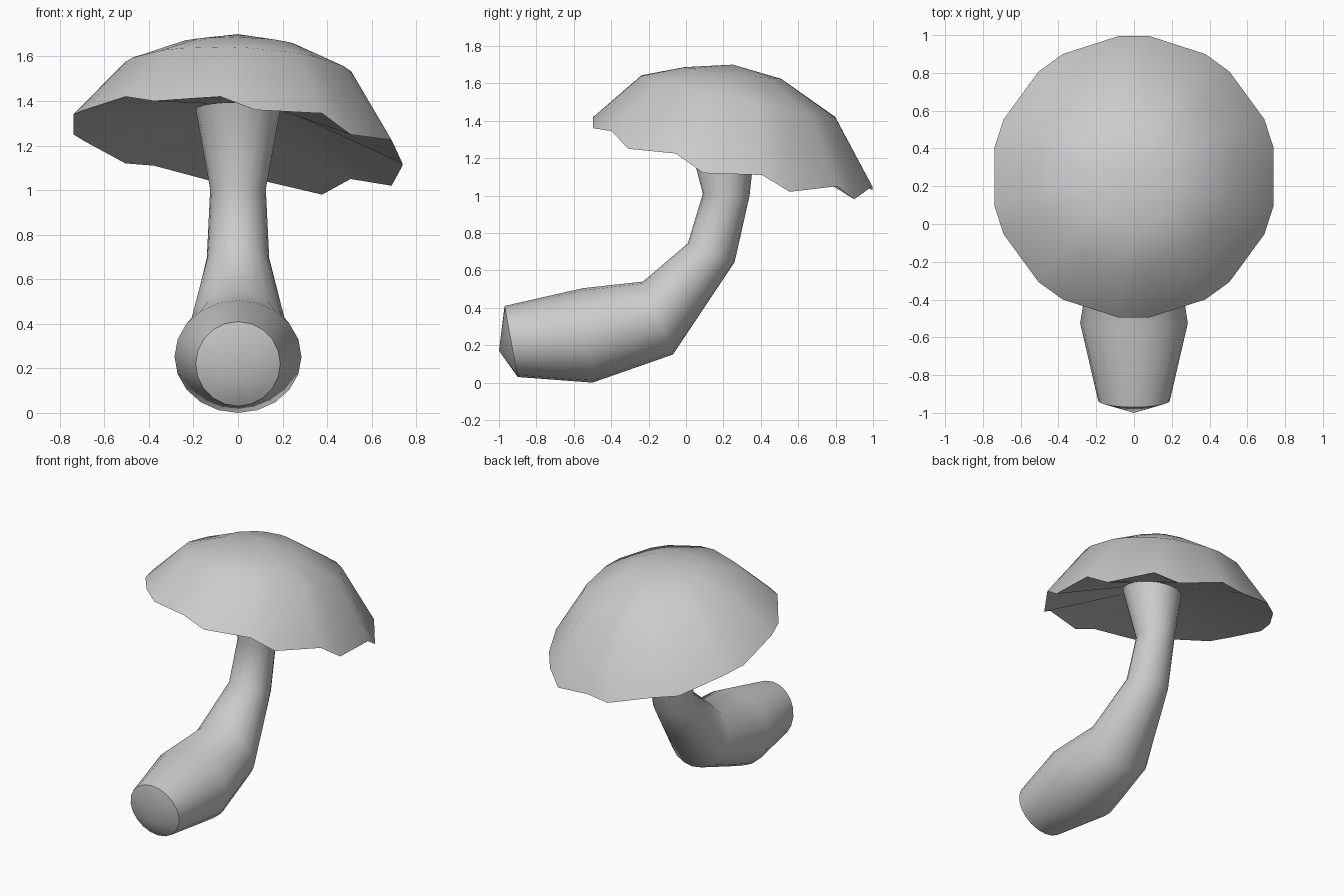
import bpy, bmesh
from math import sin, cos, radians, tau

if "Cube" in bpy.data.objects:
    bpy.data.objects.remove(bpy.data.objects["Cube"])

N = 20


def bridge(bm, a, b):
    for i in range(N):
        j = (i + 1) % N
        bm.faces.new((a[i], a[j], b[j], b[i]))


def fan(bm, ring, co):
    tip = bm.verts.new(co)
    for i in range(N):
        bm.faces.new((ring[i], ring[(i + 1) % N], tip))


def finish(bm, name):
    bmesh.ops.recalc_face_normals(bm, faces=bm.faces)
    me = bpy.data.meshes.new(name)
    bm.to_mesh(me)
    bm.free()
    ob = bpy.data.objects.new(name, me)
    bpy.context.collection.objects.link(ob)
    bpy.ops.object.select_all(action='DESELECT')
    ob.select_set(True)
    bpy.context.view_layer.objects.active = ob
    bpy.ops.object.shade_smooth_by_angle(angle=radians(42))
    return ob


def stem_ring(bm, ya, za, yb, zb, w):
    # elliptical section between two opposite outline points in the YZ plane
    out = []
    for i in range(N):
        t = tau * i / N
        k = (1 + cos(t)) / 2
        out.append(bm.verts.new((w * sin(t), yb + (ya - yb) * k, zb + (za - zb) * k)))
    return out


# Bent stem: upper/front outline point, lower/back outline point, half width
sections = [
    (-0.97, 0.41, -0.90, 0.03, 0.19),
    (-0.55, 0.505, -0.50, 0.0, 0.285),
    (-0.23, 0.54, -0.07, 0.15, 0.225),
    (0.01, 0.745, 0.26, 0.645, 0.14),
    (0.09, 1.01, 0.34, 1.00, 0.125),
    (-0.01, 1.395, 0.375, 1.33, 0.19),
]
bm = bmesh.new()
rings = [stem_ring(bm, *s) for s in sections]
for a, b in zip(rings, rings[1:]):
    bridge(bm, a, b)
fan(bm, rings[0], (0, -1.0, 0.17))
fan(bm, rings[-1], (0, 0.18, 1.37))
finish(bm, "stem")

# Tilted cap: ten-lobed ragged rim, domed top, hollow underside
angles = [radians(-90 + 36 * k + s) for k in range(10) for s in (-6, 6)]
rim_z = [1.42, 1.36, 1.345, 1.25, 1.225, 1.12, 1.11, 1.02, 1.05, 0.98,
         1.05, 1.03, 1.11, 1.12, 1.22, 1.25, 1.34, 1.36, 1.42, 1.40]


def cap_ring(bm, r, cy, z, slope_y, slope_x):
    return [bm.verts.new((r * cos(a), cy + r * sin(a),
                          z + slope_y * r * sin(a) + slope_x * r * cos(a))) for a in angles]


bm = bmesh.new()
under = cap_ring(bm, 0.185, 0.18, 1.365, -0.17, 0)
rim = [bm.verts.new((0.755 * cos(a), 0.25 + 0.75 * sin(a), z)) for a, z in zip(angles, rim_z)]
mid = cap_ring(bm, 0.52, 0.28, 1.53, -0.215, -0.04)
top = cap_ring(bm, 0.26, 0.25, 1.655, -0.12, -0.02)
for a, b in ((under, rim), (rim, mid), (mid, top)):
    bridge(bm, a, b)
fan(bm, top, (0, 0.25, 1.70))
fan(bm, under, (0, 0.18, 1.37))
finish(bm, "cap")
